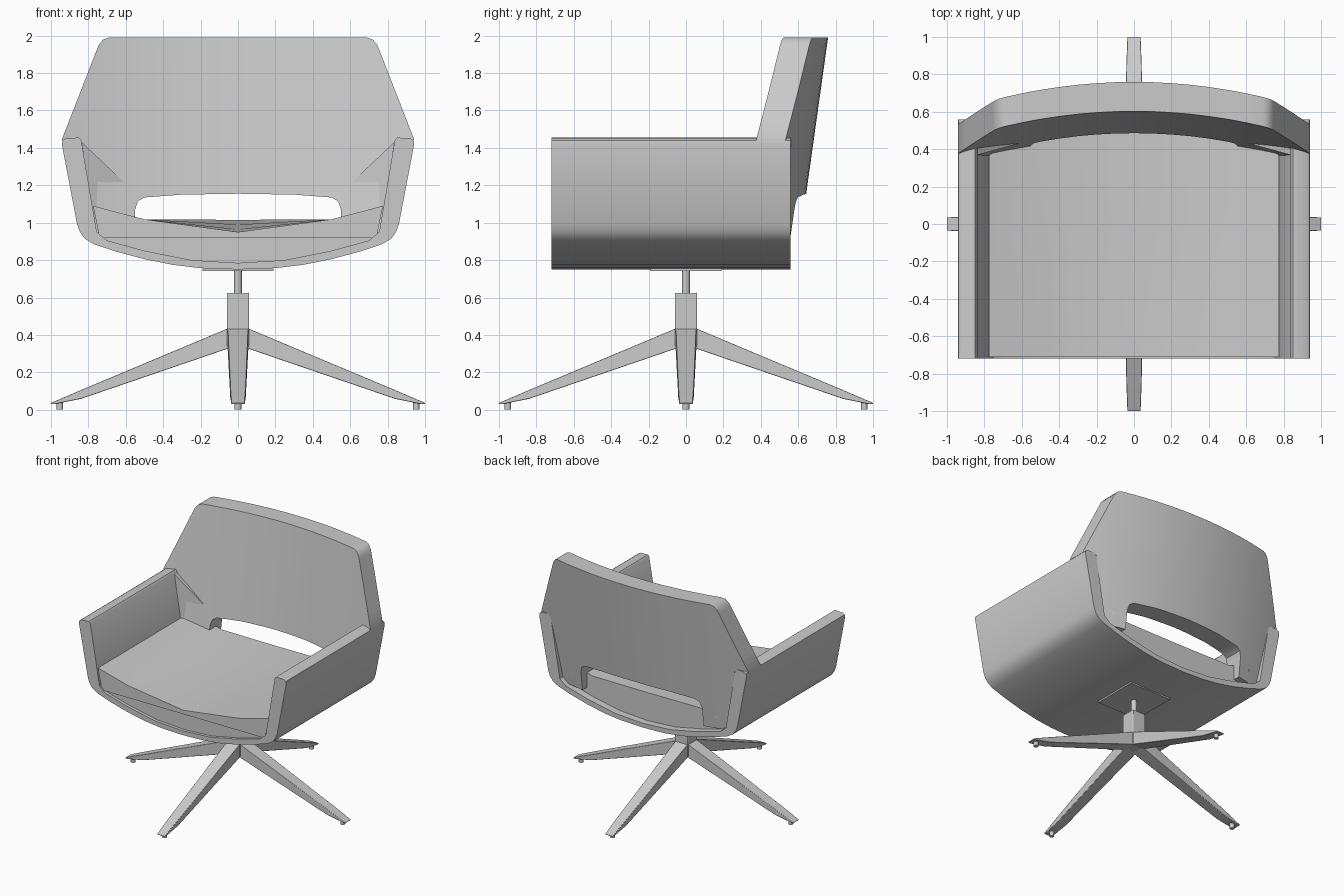
import bpy
import bmesh
from math import pi, radians
from mathutils import Matrix, Vector

cube = bpy.data.objects.get("Cube")
if cube:
    bpy.data.objects.remove(cube, do_unlink=True)

grey = bpy.data.materials.new("light_grey")
grey.use_nodes = True
grey.diffuse_color = (0.6, 0.6, 0.6, 1)
grey.node_tree.nodes["Principled BSDF"].inputs["Base Color"].default_value = (0.6, 0.6, 0.6, 1)


def finish(name, bm, bevel=0.0, segments=2):
    bmesh.ops.recalc_face_normals(bm, faces=bm.faces)
    mesh = bpy.data.meshes.new(name)
    bm.to_mesh(mesh)
    bm.free()
    mesh.materials.append(grey)
    obj = bpy.data.objects.new(name, mesh)
    bpy.context.collection.objects.link(obj)
    if bevel:
        mod = obj.modifiers.new("soft_edges", 'BEVEL')
        mod.width, mod.segments = bevel, segments
        mod.limit_method, mod.angle_limit = 'ANGLE', radians(40)
    bpy.ops.object.select_all(action='DESELECT')
    obj.select_set(True)
    bpy.context.view_layer.objects.active = obj
    bpy.ops.object.shade_smooth_by_angle(angle=radians(32))
    return obj


def loft(name, rings, bevel=0.0):
    """Skin closed rings of points and cap both ends."""
    bm = bmesh.new()
    rows = [[bm.verts.new(p) for p in ring] for ring in rings]
    n = len(rows[0])
    for a, b in zip(rows, rows[1:]):
        for i in range(n):
            j = (i + 1) % n
            bm.faces.new((a[i], a[j], b[j], b[i]))
    bm.faces.new(rows[0])
    bm.faces.new(rows[-1])
    return finish(name, bm, bevel)


def mirrored(half):
    """Profile from the centre line outward, completed on the other side."""
    return [(-x, z) for x, z in reversed(half) if x > 0] + half


def lerp_on(points, x):
    for (x0, z0), (x1, z1) in zip(points, points[1:]):
        if x <= x1:
            return z0 + (z1 - z0) * (x - x0) / (x1 - x0)
    return points[-1][1]


def along_y(profile, *ys):
    return [[(x, y, z) for x, z in profile] for y in ys]


def box(name, size, centre, bevel=0.0):
    bm = bmesh.new()
    bmesh.ops.create_cube(bm, size=1, matrix=Matrix.Translation(centre) @ Matrix.Diagonal((*size, 1)))
    return finish(name, bm, bevel)


def cylinder(name, radius, z0, z1, x=0, y=0):
    bm = bmesh.new()
    bmesh.ops.create_cone(bm, cap_ends=True, segments=20, radius1=radius, radius2=radius,
                          depth=z1 - z0, matrix=Matrix.Translation((x, y, (z0 + z1) / 2)))
    return finish(name, bm)


# Shell: curved bottom and both arms in one wrapped section
outer = [(0, .75), (.2, .757), (.35, .775), (.5, .805), (.65, .845), (.77, .885),
         (.82, .915), (.845, .95), (.86, .99), (.942, 1.42), (.938, 1.44), (.92, 1.452)]
inner = [(0, .785), (.25, .8), (.5, .85), (.7, .905), (.755, .95), (.838, 1.44), (.85, 1.455)]
loft("arm_shell", along_y(mirrored(outer) + mirrored(inner)[::-1], -.72, .56))

# Padding between shell and cushion
lens = mirrored([(0, .77), (.25, .785), (.5, .835), (.7, .89), (.74, .92)])
loft("seat_padding", along_y(lens, -.695, .5))

# Cushion: V-shaped front edge blending to a flatter rear
def cushion_ring(y, middle):
    top = mirrored([(0, middle), (.5, 1.018), (.775, 1.09)])
    return [(x, y, z) for x, z in top + [(.74, .918), (-.74, .918)]]


loft("seat_cushion", [cushion_ring(-.71, .95), cushion_ring(-.3, .965),
                      cushion_ring(.1, .99), cushion_ring(.5, 1.015)])

# Backrest: columns between an upper and a lower outline, leaning and curved
upper = [(0, 1.99), (.69, 1.99), (.72, 1.98), (.745, 1.95), (.94, 1.45)]
lower = [(0, 1.155), (.3, 1.15), (.5, 1.135), (.535, 1.115), (.55, 1.07), (.551, .91), (.7, .91),
         (.755, .95), (.838, 1.44), (.94, 1.44)]
columns = sorted({p[0] for p in upper + lower} | {i / 10 for i in range(10)})
columns = [-x for x in reversed(columns) if x > 0] + columns


def lean(x, z):
    return .485 + .14 * (z - 1.15) - .17 * x * x


back_rings = []
for x in columns:
    lo, hi = lerp_on(lower, abs(x)), lerp_on(upper, abs(x))
    back_rings.append([(x, lean(x, lo), lo), (x, lean(x, hi), hi),
                       (x, lean(x, hi) + .157, hi), (x, lean(x, lo) + .157, lo)])
loft("backrest", back_rings)

# Gussets that blend the backrest into the arms
for side, label in ((1, "left"), (-1, "right")):
    front = [(.835, .37, 1.43), (.56, .445, 1.17), (.66, .43, 1.0), (.77, .36, 1.0)]
    rear = [(x, y + .12, z) for x, y, z in front]
    loft(label + "_back_gusset", [[(side * x, y, z) for x, y, z in ring] for ring in (front, rear)])

# Swivel: mounting plate, post and square hub
box("mounting_plate", (.38, .38, .012), (0, 0, .749))
cylinder("swivel_post", .021, .6, .76)
box("hub", (.12, .12, .29), (0, 0, .48), .006)

# Four tapered legs with small round glides
stations = [(.03, .056, .445, .335), (.84, .041, .105, .058), (.98, .036, .045, .03), (1.0, .035, .036, .03)]
for i, label in enumerate(("left", "rear", "right", "front")):
    turn = Matrix.Rotation(i * pi / 2, 3, 'Z')
    rings = [[turn @ Vector(p) for p in ((r, -w, lo), (r, w, lo), (r, w, hi), (r, -w, hi))]
             for r, w, hi, lo in stations]
    loft(label + "_leg", rings, .004)
    spot = turn @ Vector((.953, 0, 0))
    cylinder(label + "_glide", .018, 0, .04, spot.x, spot.y)
